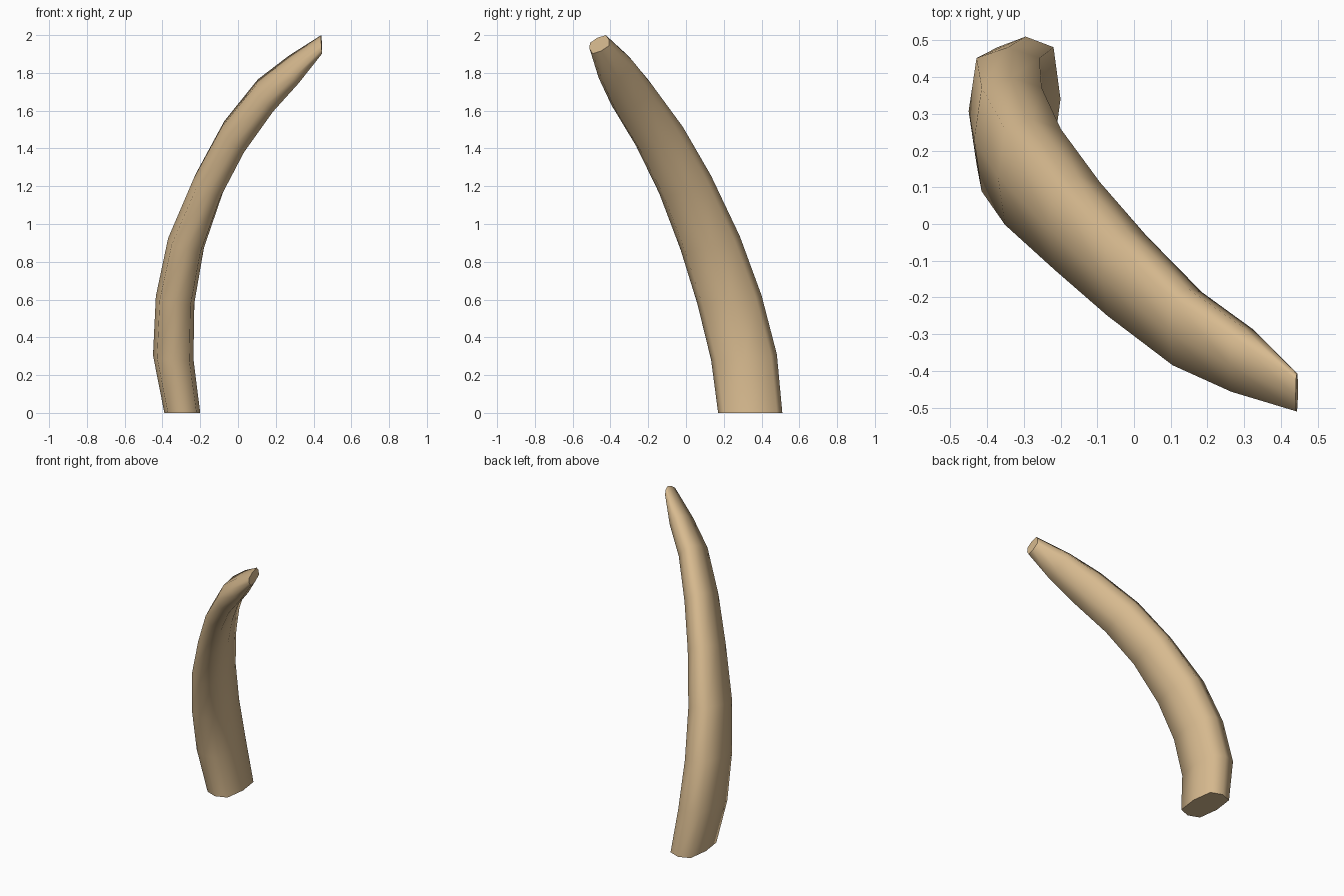
import bpy, bmesh
from mathutils import Vector

if "Cube" in bpy.data.objects:
    bpy.data.objects.remove(bpy.data.objects["Cube"])

# Ivory colour
mat = bpy.data.materials.new("ivory_tan")
mat.diffuse_color = (0.68, 0.49, 0.275, 1)
mat.use_nodes = True
mat.node_tree.nodes["Principled BSDF"].inputs["Base Color"].default_value = mat.diffuse_color

# Rounded-rectangle octagon, in units of the ring's short (u) and long (v) half axes
SECTION = [(1, 0), (.8, .83), (0, 1), (-.8, .83),
           (-1, 0), (-.8, -.83), (0, -1), (.8, -.83)]

# Rings from root to tip: centre, short half axis, long half axis
RINGS = [
    ((-.295, .34, 0),       (.095, 0, 0),        (0, .17, 0)),
    ((-.343, .307, .295),   (.107, 0, -.01),     (0, .174, .015)),
    ((-.333, .23, .60),     (.102, 0, -.018),    (0, .17, .022)),
    ((-.275, .128, .90),    (.095, 0, -.025),    (0, .157, .035)),
    ((-.155, -.005, 1.21),  (.078, .006, -.035), (0, .137, .047)),
    ((-.02, -.14, 1.463),   (.066, .008, -.05),  (0, .124, .05)),
    ((.145, -.285, 1.68),   (.05, .01, -.055),   (0, .11, .05)),
    ((.295, -.372, 1.818),  (.035, .012, -.045), (.003, .09, .045)),
    ((.443, -.459, 1.951),  (.003, .01, -.035),  (0, .051, .025)),
]

# Tusk: loft the section through the rings, then cap both ends
bm = bmesh.new()
loops = []
for c, a, b in RINGS:
    c, a, b = Vector(c), Vector(a), Vector(b)
    loops.append([bm.verts.new(c + a * u + b * v) for u, v in SECTION])

n = len(SECTION)
for low, high in zip(loops, loops[1:]):
    for i in range(n):
        j = (i + 1) % n
        bm.faces.new((low[i], low[j], high[j], high[i])).smooth = True

# Flat caps with crisp rims
for cap in (bm.faces.new(loops[0][::-1]), bm.faces.new(loops[-1])):
    cap.smooth = False
    for e in cap.edges:
        e.smooth = False
bmesh.ops.recalc_face_normals(bm, faces=bm.faces[:])

mesh = bpy.data.meshes.new("tusk")
bm.to_mesh(mesh)
bm.free()
mesh.materials.append(mat)
tusk = bpy.data.objects.new("tusk", mesh)
bpy.context.collection.objects.link(tusk)
